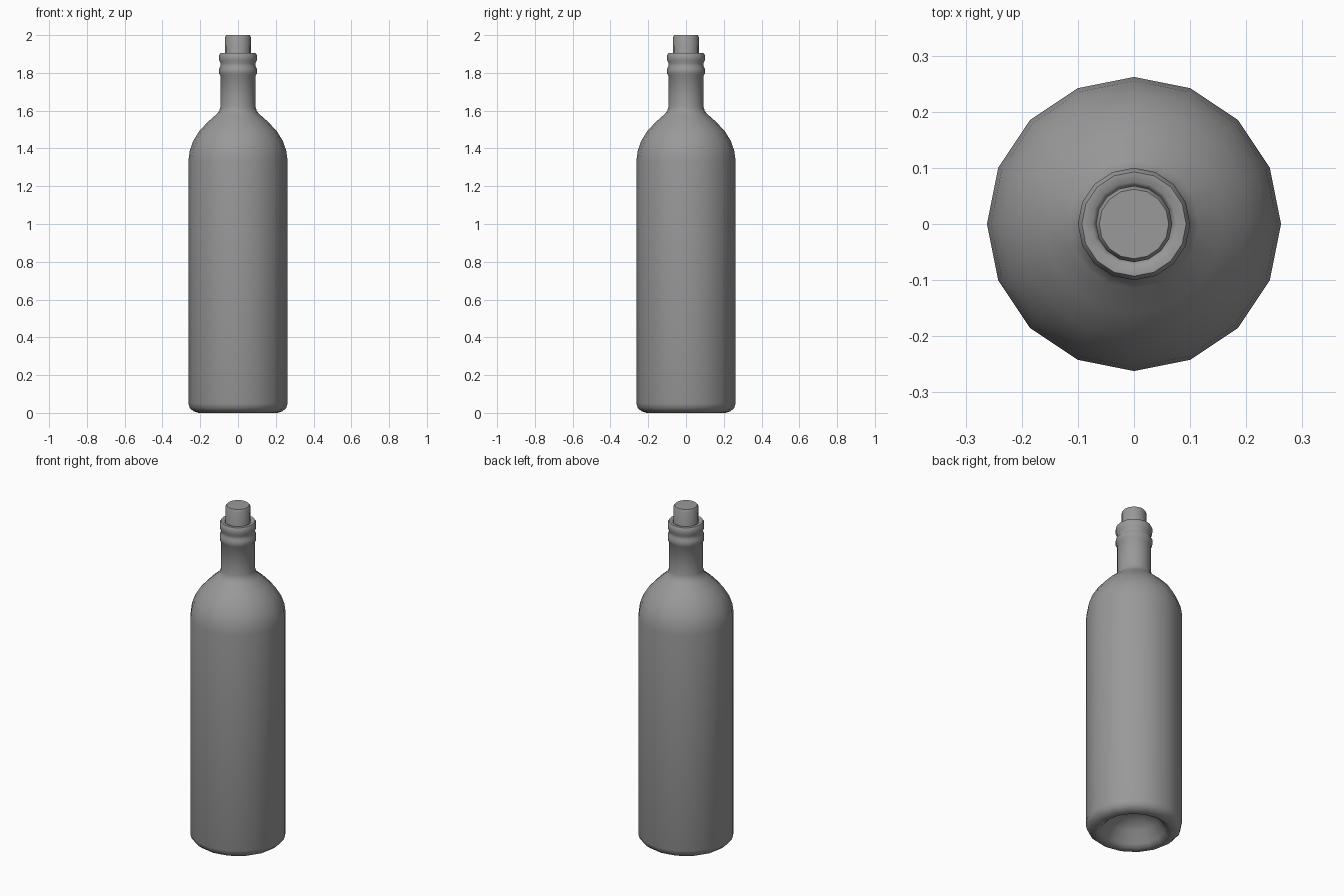
import bpy
import bmesh
import math

cube = bpy.data.objects.get("Cube")
if cube:
    bpy.data.objects.remove(cube, do_unlink=True)

SIDES = 16

grey = bpy.data.materials.new("plain grey")
grey.use_nodes = True
colour = (0.32, 0.32, 0.32, 1)
grey.diffuse_color = colour
grey.node_tree.nodes["Principled BSDF"].inputs["Base Color"].default_value = colour


def lathe(name, profile, angle):
    """Revolve a (radius, height) profile; radius 0 closes an end."""
    bm = bmesh.new()
    rings = []
    for r, z in profile:
        if r == 0:
            rings.append([bm.verts.new((0, 0, z))] * SIDES)
            continue
        turns = [2 * math.pi * i / SIDES for i in range(SIDES)]
        rings.append([bm.verts.new((r * math.cos(t), r * math.sin(t), z)) for t in turns])
    for low, high in zip(rings, rings[1:]):
        for i in range(SIDES):
            j = (i + 1) % SIDES
            corners = dict.fromkeys((low[i], low[j], high[j], high[i]))
            bm.faces.new(list(corners))
    bmesh.ops.recalc_face_normals(bm, faces=bm.faces)
    mesh = bpy.data.meshes.new(name)
    bm.to_mesh(mesh)
    bm.free()
    mesh.materials.append(grey)
    obj = bpy.data.objects.new(name, mesh)
    bpy.context.collection.objects.link(obj)
    bpy.ops.object.select_all(action="DESELECT")
    obj.select_set(True)
    bpy.context.view_layer.objects.active = obj
    bpy.ops.object.shade_smooth_by_angle(angle=math.radians(angle))
    return obj


# Bottle: hollow base, straight body, round shoulder, neck, collar and lip
punt = [(0, 0.13), (0.07, 0.12), (0.13, 0.08), (0.17, 0.02), (0.19, 0.003)]
body = [(0.21, 0), (0.235, 0.008), (0.255, 0.025), (0.262, 0.05), (0.262, 1.34)]
shoulder = [(0.255, 1.39), (0.237, 1.44), (0.205, 1.492), (0.16, 1.54), (0.115, 1.58), (0.1, 1.597)]
neck = [(0.093, 1.62), (0.093, 1.785)]
collar = [(0.1, 1.795), (0.1, 1.823), (0.093, 1.835), (0.093, 1.852)]
lip = [(0.1, 1.868), (0.1, 1.893), (0.093, 1.905), (0.075, 1.905), (0.067, 1.895), (0.067, 1.85)]
lathe("bottle", punt + body + shoulder + neck + collar + lip, 60)

# Cork: plain plug with a slightly eased top edge
lathe("cork", [(0, 1.8), (0.067, 1.8), (0.068, 1.99), (0.062, 2), (0, 2)], 40)
